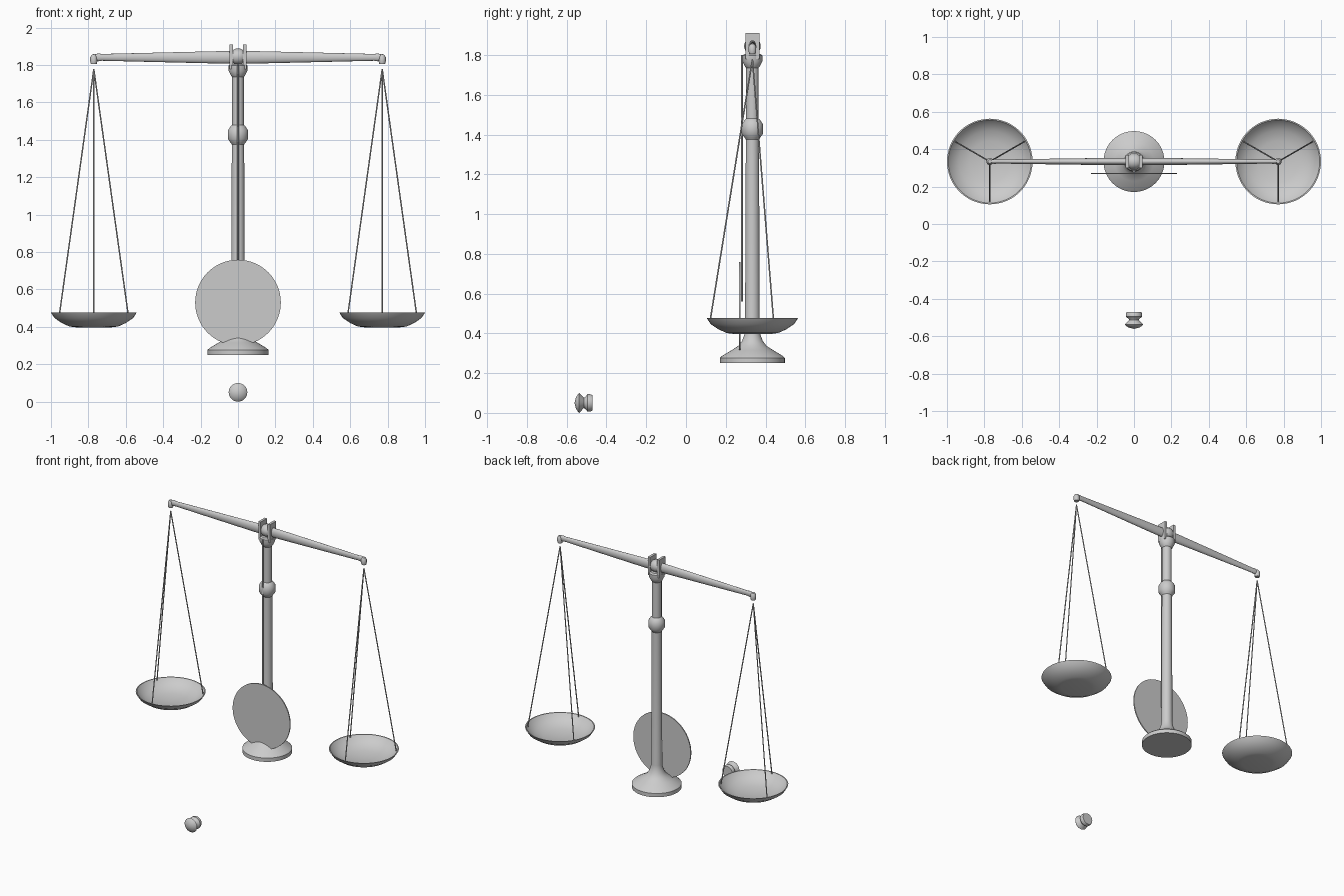
import bpy, bmesh, math
from mathutils import Vector, Matrix

if "Cube" in bpy.data.objects:
    bpy.data.objects.remove(bpy.data.objects["Cube"])

CY = 0.334           # depth of the balance axis
PAN_X = 0.771        # distance of each pan from the column

metal = bpy.data.materials.new("grey metal")
metal.diffuse_color = (0.6, 0.6, 0.6, 1)
metal.use_nodes = True
metal.node_tree.nodes["Principled BSDF"].inputs["Base Color"].default_value = metal.diffuse_color


def finish(name, bm, loc=(0, 0, 0), smooth=True):
    bmesh.ops.recalc_face_normals(bm, faces=bm.faces)
    me = bpy.data.meshes.new(name)
    bm.to_mesh(me)
    bm.free()
    ob = bpy.data.objects.new(name, me)
    ob.location = loc
    me.materials.append(metal)
    bpy.context.collection.objects.link(ob)
    if smooth:
        bpy.ops.object.select_all(action='DESELECT')
        ob.select_set(True)
        bpy.context.view_layer.objects.active = ob
        bpy.ops.object.shade_smooth_by_angle(angle=math.radians(35))
    return ob


def lathe(name, profile, loc, segs=40, matrix=Matrix()):
    """Spin an (r, z) profile around z, then apply a matrix."""
    bm = bmesh.new()
    vs = [bm.verts.new((r, 0, z)) for r, z in profile]
    es = [bm.edges.new(p) for p in zip(vs, vs[1:])]
    bmesh.ops.spin(bm, geom=vs + es, cent=(0, 0, 0), axis=(0, 0, 1),
                   angle=math.tau, steps=segs)
    bmesh.ops.remove_doubles(bm, verts=bm.verts, dist=1e-5)
    bm.transform(matrix)
    return finish(name, bm, loc)


def box(name, size, loc):
    bm = bmesh.new()
    bmesh.ops.create_cube(bm, size=1, matrix=Matrix.Diagonal((*size, 1)))
    return finish(name, bm, loc, False)


def rod(name, a, b, r1, r2, segs=8):
    a, b = Vector(a), Vector(b)
    d = b - a
    bm = bmesh.new()
    m = Matrix.Translation((a + b) / 2) @ d.to_track_quat('Z', 'Y').to_matrix().to_4x4()
    bmesh.ops.create_cone(bm, cap_ends=True, segments=segs, radius1=r1,
                          radius2=r2, depth=d.length, matrix=m)
    return finish(name, bm)


# Column with flared foot, collar and capital
lathe("column", [
    (0, 0.25), (0.163, 0.25), (0.163, 0.277), (0.152, 0.287), (0.105, 0.315),
    (0.07, 0.338), (0.052, 0.362), (0.04, 0.395), (0.037, 0.42), (0.033, 1.375),
    (0.04, 1.385), (0.054, 1.405), (0.054, 1.45), (0.04, 1.472), (0.031, 1.48),
    (0.031, 1.735), (0.037, 1.742), (0.05, 1.768), (0.05, 1.798), (0.04, 1.806),
    (0, 1.806)], (0, CY, 0))

# Fork plates holding the beam, and the hub between them
for side in (-1, 1):
    box("fork_plate", (0.018, 0.07, 0.13), (side * 0.037, CY, 1.845))
lathe("hub", [(0, -0.028), (0.034, -0.028), (0.042, -0.014), (0.042, 0.014),
              (0.034, 0.028), (0, 0.028)], (0, CY, 1.845), 24,
      Matrix.Rotation(math.pi / 2, 4, 'Y'))

# Tapered beam, flattened front to back
flat = Matrix.Diagonal((1, 0.6, 1, 1)) @ Matrix.Rotation(math.pi / 2, 4, 'Y')
lathe("beam", [(0, -0.765), (0.017, -0.765), (0.021, -0.745), (0.018, -0.73), (0.026, -0.4),
               (0.033, -0.1), (0.033, 0.1), (0.026, 0.4), (0.018, 0.73),
               (0.021, 0.745), (0.017, 0.765), (0, 0.765)], (0, CY, 1.841), 24, flat)

for side in (-1, 1):
    x = side * PAN_X
    # Beam end cap
    lathe("beam_end", [(0, 1.806), (0.016, 1.806), (0.019, 1.818), (0.019, 1.842),
                       (0.01, 1.856), (0, 1.859)], (x, CY, 0), 16)
    # Shallow pan
    lathe("pan", [(0, 0.397), (0.1, 0.398), (0.13, 0.402), (0.17, 0.42), (0.21, 0.447),
                  (0.229, 0.476), (0.222, 0.476), (0.203, 0.452), (0.165, 0.428),
                  (0.11, 0.41), (0, 0.404)], (x, CY, 0), 48)
    # Three cords per pan
    for deg in (30, 150, 270):
        a = math.radians(deg)
        rod("pan_cord", (x + 0.212 * math.cos(a), CY + 0.212 * math.sin(a), 0.468),
            (x, CY, 1.778), 0.0038, 0.0038)

# Dial disc and pointer in front of the column
rod("dial_disc", (0, 0.266, 0.53), (0, 0.274, 0.53), 0.229, 0.229, 64)
rod("pointer", (0, 0.281, 0.56), (0, 0.281, 1.80), 0.005, 0.005)

# Separate adjusting knob lying in front
lathe("knob", [(0, 0), (0.028, 0.007), (0.046, 0.019), (0.05, 0.024), (0.026, 0.047),
               (0.028, 0.053), (0.044, 0.066), (0.044, 0.078), (0.039, 0.09), (0, 0.09)],
      (0, -0.561, 0.05), 28, Matrix.Rotation(-math.pi / 2, 4, 'X'))
